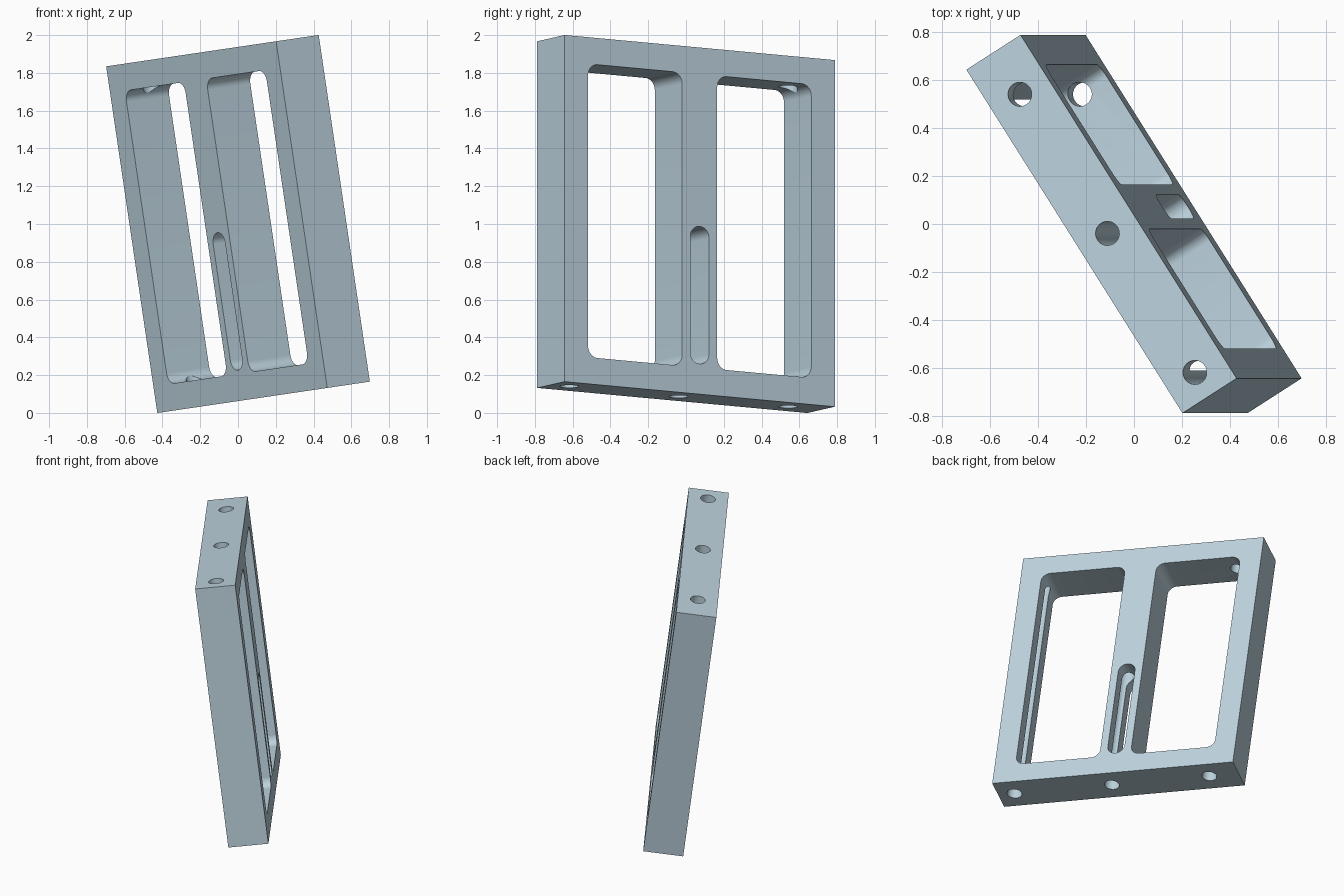
import bpy, bmesh, math
from mathutils import Matrix, Vector

if "Cube" in bpy.data.objects:
    bpy.data.objects.remove(bpy.data.objects["Cube"], do_unlink=True)

WIDTH, DEPTH, HEIGHT = 1.695, 0.27, 1.855

# One pale blue material
mat = bpy.data.materials.new("pale_blue")
mat.use_nodes = True
colour = (0.5, 0.64, 0.72, 1)
mat.diffuse_color = colour
mat.node_tree.nodes["Principled BSDF"].inputs["Base Color"].default_value = colour


def make_object(name, bm):
    bmesh.ops.recalc_face_normals(bm, faces=bm.faces)
    mesh = bpy.data.meshes.new(name)
    bm.to_mesh(mesh)
    bm.free()
    mesh.materials.append(mat)
    obj = bpy.data.objects.new(name, mesh)
    bpy.context.collection.objects.link(obj)
    return obj


def rounded_cutter(name, x0, x1, z0, z1, r, steps=10):
    """Rounded rectangle prism running through the depth of the frame."""
    bm = bmesh.new()
    corners = [(x1 - r, z1 - r), (x0 + r, z1 - r), (x0 + r, z0 + r), (x1 - r, z0 + r)]
    ring = []
    for i, (cx, cz) in enumerate(corners):
        for k in range(steps + 1):
            a = (i + k / steps) * math.pi / 2
            ring.append(bm.verts.new((cx + r * math.cos(a), -DEPTH, cz + r * math.sin(a))))
    face = bm.faces.new(ring)
    out = bmesh.ops.extrude_face_region(bm, geom=[face])
    moved = [g for g in out["geom"] if isinstance(g, bmesh.types.BMVert)]
    bmesh.ops.translate(bm, verts=moved, vec=(0, 2 * DEPTH, 0))
    return make_object(name, bm)


def hole_cutter(name, x, r):
    """Round bore running through the full height."""
    bm = bmesh.new()
    bmesh.ops.create_cone(bm, cap_ends=True, segments=40, radius1=r, radius2=r,
                          depth=HEIGHT * 1.2, matrix=Matrix.Translation((x, 0, 0)))
    return make_object(name, bm)


# Solid block of the frame
bm = bmesh.new()
bmesh.ops.create_cube(bm, size=1, matrix=Matrix.Diagonal((WIDTH, DEPTH, HEIGHT, 1)))
frame = make_object("frame", bm)

# Two windows, the slot in the middle bar and three vertical bores
cutters = [
    rounded_cutter("window_cutter_a", -0.70, -0.11, -0.785, 0.785, 0.06),
    rounded_cutter("window_cutter_b", 0.11, 0.70, -0.785, 0.785, 0.06),
    rounded_cutter("slot_cutter", -0.059, 0.059, -0.765, -0.03, 0.058),
]
cutters += [hole_cutter("bore_cutter", x, 0.05) for x in (-0.64, 0.0465, 0.7325)]

bpy.context.view_layer.objects.active = frame
frame.select_set(True)
for cutter in cutters:
    cutter.hide_render = True
    mod = frame.modifiers.new("cut", 'BOOLEAN')
    mod.operation = 'DIFFERENCE'
    mod.solver = 'EXACT'
    mod.object = cutter
    bpy.ops.object.modifier_apply(modifier=mod.name)
    bpy.data.objects.remove(cutter, do_unlink=True)

# Lean and turn the finished frame
up = Vector((-0.27, 0, 1.83)).normalized()
side = Vector((0.9, -1.43, 0.13))
side = (side - up * side.dot(up)).normalized()
turn = Matrix((side, up.cross(side), up)).transposed().to_4x4()
frame.data.transform(Matrix.Translation((0, 0, 1)) @ turn)
frame.data.update()

bpy.ops.object.shade_smooth_by_angle(angle=math.radians(30))
